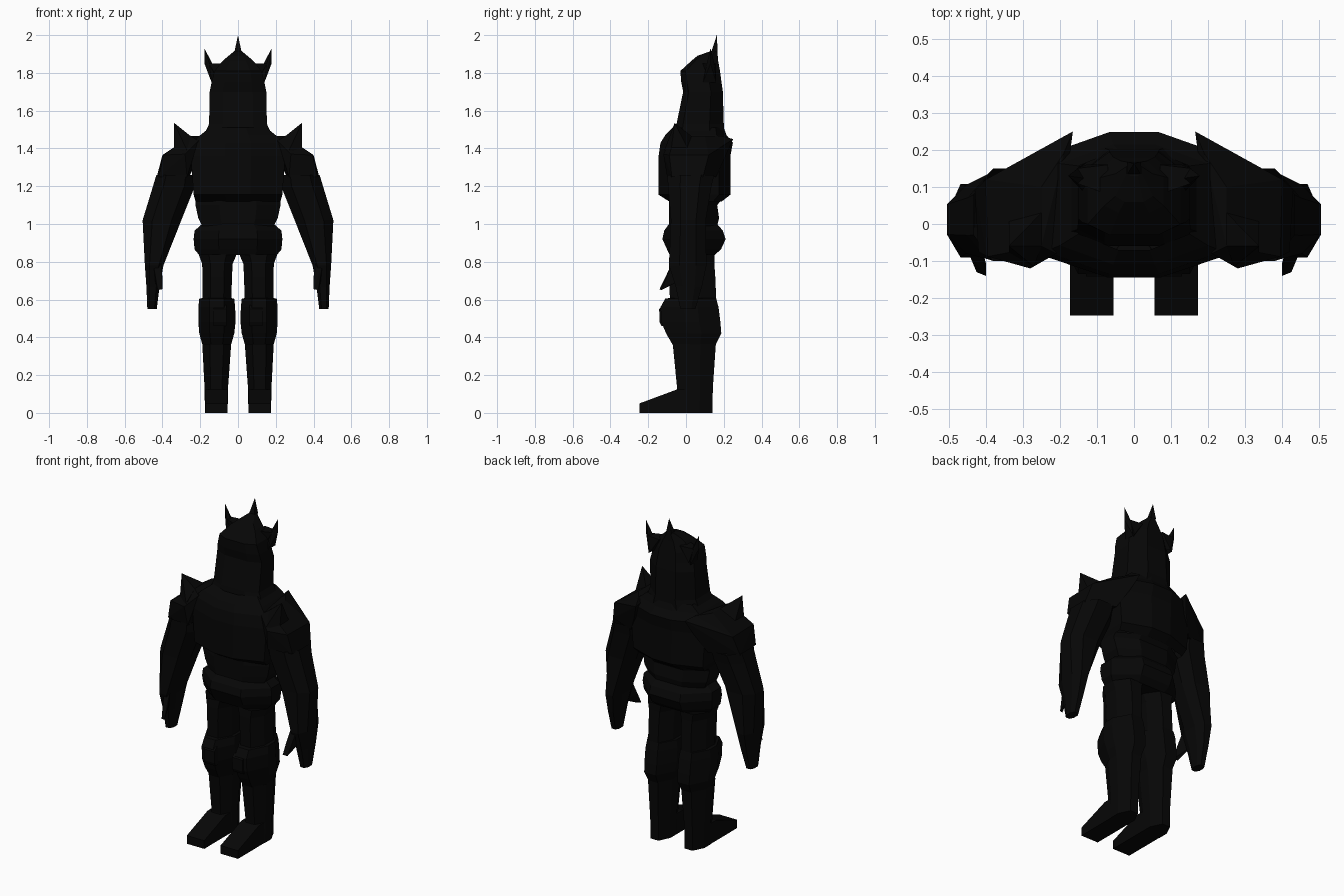
import bpy, bmesh

mat = bpy.data.materials.new("matte black")
mat.diffuse_color = (0.002, 0.002, 0.002, 1)


def finish(name, bm):
    bmesh.ops.recalc_face_normals(bm, faces=bm.faces)
    me = bpy.data.meshes.new(name)
    bm.to_mesh(me)
    bm.free()
    me.materials.append(mat)
    ob = bpy.data.objects.new(name, me)
    bpy.context.collection.objects.link(ob)
    return ob


def mirrored(ob):
    m = ob.modifiers.new("mirror", 'MIRROR')
    m.use_axis[0] = True
    return ob


def loft(name, rings, front=(0.25, 0.25), back=None, caps=""):
    """Rings (z, x0, x1, y0, y1) with chamfered front and back corners, bottom to top."""
    (fx, fy), (bx, by) = front, back or front
    bm = bmesh.new()
    loops = []
    for z, x0, x1, y0, y1 in rings:
        w, d = x1 - x0, y1 - y0
        pts = [(x0 + w * fx, y0), (x1 - w * fx, y0), (x1, y0 + d * fy), (x1, y1 - d * by),
               (x1 - w * bx, y1), (x0 + w * bx, y1), (x0, y1 - d * by), (x0, y0 + d * fy)]
        loops.append([bm.verts.new((x, y, z)) for x, y in pts])
    for lo, hi in zip(loops, loops[1:]):
        for i in range(8):
            j = (i + 1) % 8
            bm.faces.new((lo[i], lo[j], hi[j], hi[i]))
    if "b" in caps:
        bm.faces.new(loops[0])
    if "t" in caps:
        bm.faces.new(loops[-1])
    return finish(name, bm)


def hull(name, pts):
    bm = bmesh.new()
    for p in pts:
        bm.verts.new(p)
    res = bmesh.ops.convex_hull(bm, input=bm.verts)
    inside = {v for v in res["geom_interior"] if isinstance(v, bmesh.types.BMVert)}
    bmesh.ops.delete(bm, geom=list(inside), context='VERTS')
    return finish(name, bm)


def sym(rows):
    return [(z, -w, w, y0, y1) for z, w, y0, y1 in rows]


# Torso: abdomen, chest plate and belt
loft("abdomen", sym([(0.99, 0.19, -0.09, 0.165), (1.03, 0.21, -0.09, 0.175),
                     (1.10, 0.225, -0.09, 0.165), (1.125, 0.225, -0.09, 0.185)]), (0.28, 0.28))
loft("chest", sym([(1.12, 0.225, -0.09, 0.19), (1.155, 0.235, -0.145, 0.235),
                   (1.36, 0.25, -0.145, 0.235), (1.43, 0.24, -0.135, 0.248),
                   (1.47, 0.20, -0.11, 0.215), (1.51, 0.15, -0.07, 0.20)]), (0.36, 0.16))
loft("belt", sym([(0.835, 0.205, -0.085, 0.15), (0.865, 0.23, -0.10, 0.185),
                  (0.92, 0.235, -0.125, 0.21), (0.965, 0.23, -0.115, 0.195),
                  (1.0, 0.19, -0.09, 0.165)]), (0.28, 0.34), (0.28, 0.38), "b")

# Hooded head and crown spikes
loft("hood", sym([(1.47, 0.18, -0.06, 0.205), (1.53, 0.153, -0.05, 0.20),
                  (1.70, 0.15, -0.015, 0.195), (1.75, 0.14, -0.025, 0.188),
                  (1.81, 0.125, -0.03, 0.18), (1.865, 0.08, 0.03, 0.17),
                  (1.89, 0.05, 0.06, 0.168), (1.915, 0.02, 0.13, 0.166)]),
     (0.24, 0.14), (0.28, 0.3), "t")
hull("crown_spike", [(0, 0.163, 2.0), (-0.018, 0.135, 1.915), (0.018, 0.135, 1.915),
                     (-0.018, 0.168, 1.91), (0.018, 0.168, 1.91)])
mirrored(hull("side_horn", [(0.178, 0.13, 1.93), (0.178, 0.13, 1.85), (0.152, 0.11, 1.85),
                            (0.152, 0.15, 1.85), (0.14, 0.09, 1.75), (0.14, 0.16, 1.75),
                            (0.11, 0.12, 1.80)]))
mirrored(hull("horn_bridge", [(0.07, 0.08, 1.85), (0.07, 0.16, 1.85), (0.155, 0.11, 1.85),
                              (0.155, 0.15, 1.85), (0.10, 0.10, 1.76), (0.13, 0.16, 1.76)]))

# Arms with hands and thumbs
mirrored(loft("arm", [(0.55, 0.43, 0.48, -0.03, 0.05), (0.67, 0.415, 0.485, -0.055, 0.085),
                      (0.78, 0.395, 0.493, -0.09, 0.108), (1.02, 0.30, 0.505, -0.08, 0.105),
                      (1.20, 0.228, 0.45, -0.095, 0.135), (1.26, 0.225, 0.432, -0.10, 0.15)],
              (0.25, 0.28), caps="b"))
mirrored(hull("thumb", [(0.40, -0.14, 0.655), (0.425, -0.13, 0.65), (0.40, -0.105, 0.72),
                        (0.435, -0.09, 0.68), (0.41, -0.07, 0.80), (0.45, -0.07, 0.80),
                        (0.44, -0.03, 0.70)]))

# Shoulder caps with swept back corners, and their spikes
mirrored(hull("shoulder_cap", [(0.165, 0.25, 1.45), (0.19, 0.19, 1.465), (0.25, 0.10, 1.465),
                               (0.25, -0.06, 1.465), (0.265, 0.17, 1.40), (0.40, 0.12, 1.365),
                               (0.395, -0.088, 1.365), (0.28, -0.12, 1.37), (0.21, -0.08, 1.44),
                               (0.20, 0.21, 1.36), (0.26, 0.16, 1.25), (0.43, 0.09, 1.25),
                               (0.27, -0.10, 1.25), (0.42, -0.075, 1.25)]))
mirrored(hull("shoulder_spike", [(0.338, -0.06, 1.535), (0.338, -0.08, 1.38),
                                 (0.338, 0.02, 1.38), (0.25, -0.06, 1.465),
                                 (0.25, 0.03, 1.465), (0.27, -0.115, 1.39)]))

# Legs: thigh, knee guard, shin and foot
mirrored(loft("thigh", [(0.60, 0.035, 0.187, -0.085, 0.16),
                        (0.72, 0.032, 0.187, -0.09, 0.155), (0.79, 0.028, 0.19, -0.09, 0.15),
                        (0.838, 0.008, 0.208, -0.088, 0.15)], (0.27, 0.3), (0.28, 0.34)))
mirrored(loft("knee_guard", [(0.36, 0.037, 0.188, -0.07, 0.157), (0.42, 0.02, 0.205, -0.105, 0.187),
                             (0.48, 0.013, 0.21, -0.13, 0.182), (0.56, 0.015, 0.21, -0.135, 0.172),
                             (0.605, 0.02, 0.205, -0.11, 0.16), (0.608, 0.037, 0.186, -0.085, 0.158)],
              (0.3, 0.4), (0.29, 0.36)))
mirrored(hull("knee_pad", [(x, y, z) for x in (0.06, 0.13) for y, z in
                           [(-0.13, 0.46), (-0.14, 0.48), (-0.142, 0.55), (-0.12, 0.57),
                            (-0.11, 0.46), (-0.11, 0.57)]]))
mirrored(loft("shin", [(0.0, 0.055, 0.175, -0.05, 0.14), (0.13, 0.053, 0.177, -0.047, 0.142),
                       (0.365, 0.036, 0.189, -0.07, 0.158)], (0.26, 0.32), (0.28, 0.36), "b"))
mirrored(hull("foot", [(x, y, z) for x in (0.055, 0.173) for y, z in
                       [(-0.247, 0), (-0.247, 0.05), (-0.045, 0.125), (0.01, 0.125), (0.01, 0)]]))
